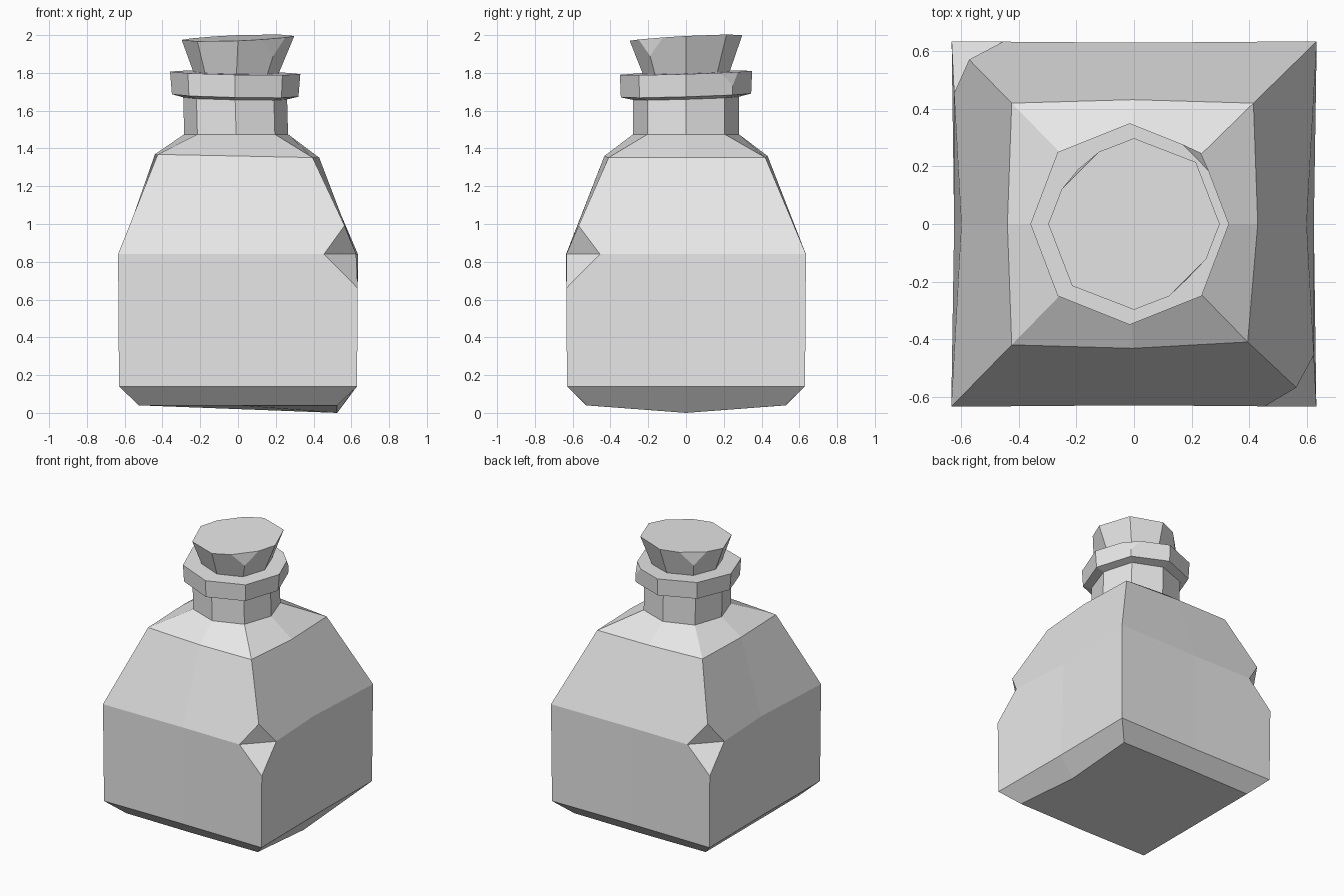
import bpy
import bmesh
from mathutils import Vector

cube = bpy.data.objects.get("Cube")
if cube:
    bpy.data.objects.remove(cube, do_unlink=True)

grey = bpy.data.materials.new("plain grey")
grey.use_nodes = True
grey.diffuse_color = (0.8, 0.8, 0.8, 1)
grey.node_tree.nodes["Principled BSDF"].inputs["Base Color"].default_value = (0.8, 0.8, 0.8, 1)

# Compass steps around a ring: side middles and corners alternate
STEPS = [(1, 0), (1, 1), (0, 1), (-1, 1), (-1, 0), (-1, -1), (0, -1), (1, -1)]
EAST, NORTH_EAST, NORTH_WEST, SOUTH_EAST = 0, 1, 3, 7


def make_ring(bm, corner, mid_x, mid_y, z, shift=0, tilt_x=0, tilt_y=0):
    """Eight-sided ring, square or octagonal depending on corner and middle reach."""
    ring = []
    for sx, sy in STEPS:
        diagonal = sx and sy
        x = sx * (corner if diagonal else mid_x) + shift
        y = sy * (corner if diagonal else mid_y)
        ring.append(bm.verts.new((x, y, z + tilt_x * x + tilt_y * y)))
    return ring


def loft(bm, rings):
    """Skin the rings and close both ends."""
    for low, high in zip(rings, rings[1:]):
        for i in range(len(STEPS)):
            j = (i + 1) % len(STEPS)
            bm.faces.new((low[i], low[j], high[j], high[i]))
    bm.faces.new(rings[0][::-1])
    bm.faces.new(rings[-1])


def chip(bm, vert, size):
    """Knock off a corner, folding the scar inwards along its level line."""
    level = vert.co.z
    cut = bmesh.ops.bevel(bm, geom=[vert], offset=size, offset_type='OFFSET',
                          segments=1, profile=0.5, affect='VERTICES')
    scar = sorted(cut["verts"], key=lambda v: abs(v.co.z - level))
    if len(scar) == 4:
        bmesh.ops.connect_verts(bm, verts=scar[:2])


def finish(bm, name):
    bmesh.ops.recalc_face_normals(bm, faces=bm.faces)
    mesh = bpy.data.meshes.new(name)
    bm.to_mesh(mesh)
    bm.free()
    mesh.materials.append(grey)
    obj = bpy.data.objects.new(name, mesh)
    bpy.context.collection.objects.link(obj)
    return obj


# Bottle: square body, sloping shoulders, octagonal neck and collar
bm = bmesh.new()
base = make_ring(bm, 0.525, 0.525, 0.53, 0.04)
foot = make_ring(bm, 0.63, 0.625, 0.625, 0.14)
waist = make_ring(bm, 0.635, 0.6, 0.63, 0.84)
shoulder = make_ring(bm, 0.42, 0.435, 0.432, 1.36, -0.005, -0.02)
neck_low = make_ring(bm, 0.205, 0.275, 0.28, 1.475, -0.01)
neck_top = make_ring(bm, 0.205, 0.275, 0.28, 1.665, -0.015, -0.02, 0.03)
collar_low = make_ring(bm, 0.245, 0.335, 0.345, 1.68, -0.015, -0.02, 0.03)
collar_top = make_ring(bm, 0.25, 0.345, 0.35, 1.8, -0.015, -0.02, 0.03)
loft(bm, [base, foot, waist, shoulder, neck_low, neck_top, collar_low, collar_top])
base[EAST].co.z = 0
shoulder[SOUTH_EAST].co += Vector((-0.02, 0.01, 0))
for nick in (waist[NORTH_WEST], waist[SOUTH_EAST]):
    chip(bm, nick, 0.18)
chip(bm, collar_top[NORTH_EAST], 0.07)
finish(bm, "bottle")

# Stopper: flared plug with two chipped rim corners
bm = bmesh.new()
plug_low = make_ring(bm, 0.155, 0.21, 0.215, 1.76, -0.01)
plug_top = make_ring(bm, 0.215, 0.298, 0.298, 1.985, 0, 0.035, 0.05)
loft(bm, [plug_low, plug_top])
for nick in (plug_top[NORTH_WEST], plug_top[SOUTH_EAST]):
    chip(bm, nick, 0.1)
finish(bm, "stopper")
